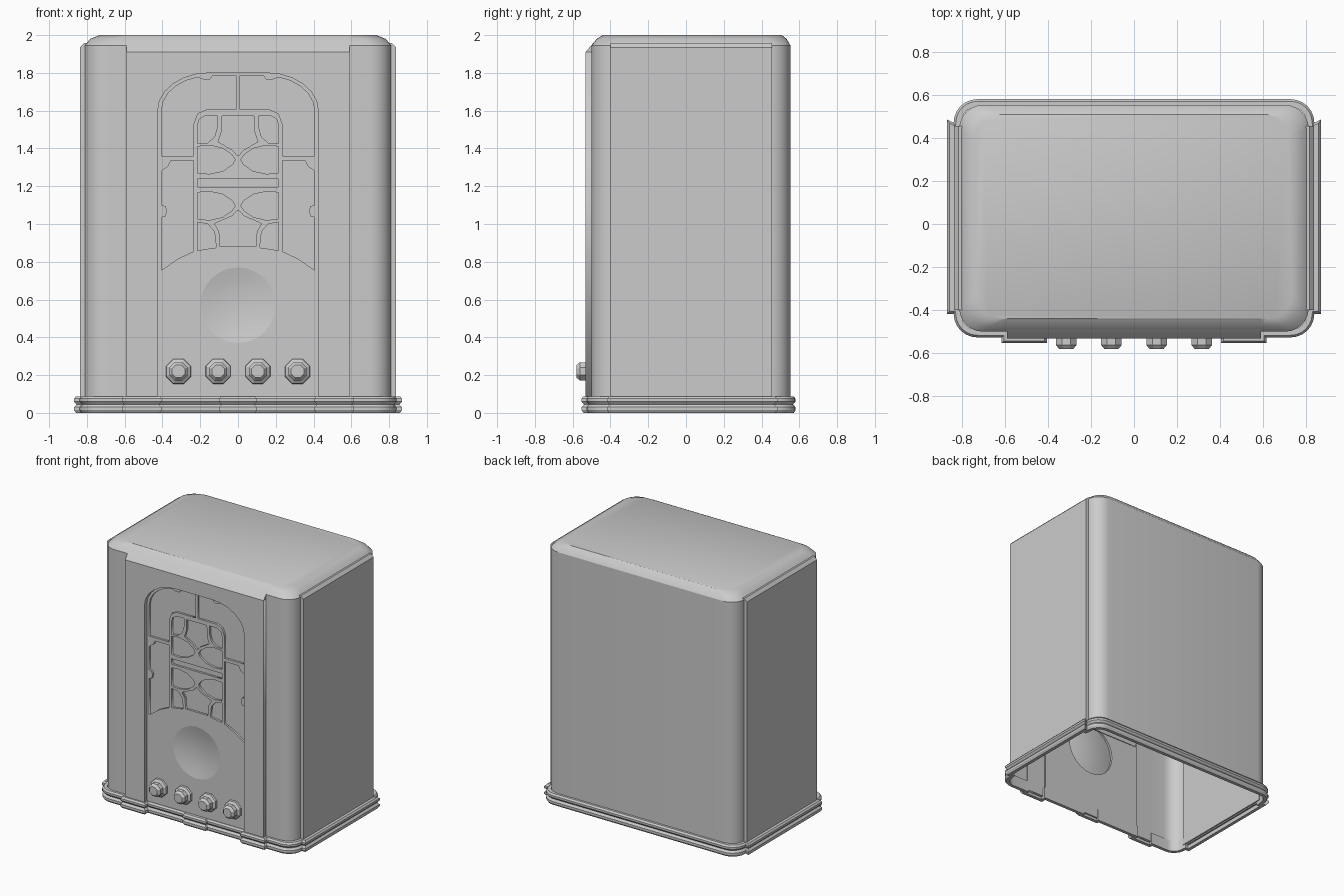
import bpy, math
from mathutils import Vector

if "Cube" in bpy.data.objects:
    bpy.data.objects.remove(bpy.data.objects["Cube"])

def arc(cx, cy, rx, ry, a0, a1, n=6):
    return [(cx + rx * math.cos(math.radians(a0 + (a1 - a0) * i / n)),
             cy + ry * math.sin(math.radians(a0 + (a1 - a0) * i / n))) for i in range(n + 1)]

def flip(pts):
    return [(-x, z) for x, z in reversed(pts)]

def finish(ob, angle=30):
    bpy.ops.object.select_all(action='DESELECT')
    bpy.context.view_layer.objects.active = ob
    ob.select_set(True)
    bpy.ops.object.shade_smooth_by_angle(angle=math.radians(angle))

def mesh(name, verts, faces, angle=30):
    me = bpy.data.meshes.new(name)
    me.from_pydata(verts, [], faces)
    ob = bpy.data.objects.new(name, me)
    bpy.context.collection.objects.link(ob)
    finish(ob, angle)
    return ob

def loft(name, loops, cap=False, skip=lambda row, i: False, angle=30):
    n = len(loops[0])
    faces = [(r * n + i, r * n + (i + 1) % n, (r + 1) * n + (i + 1) % n, (r + 1) * n + i)
             for r in range(len(loops) - 1) for i in range(n) if not skip(r, i)]
    if cap:
        faces.append(tuple(range((len(loops) - 1) * n, len(loops) * n)))
    return mesh(name, [v for l in loops for v in l], faces, angle)

def plate(name, polys, y_front, depth):
    """Upright plate facing -y; inner outlines become holes."""
    cu = bpy.data.curves.new(name, 'CURVE')
    cu.dimensions, cu.fill_mode, cu.extrude = '2D', 'BOTH', depth / 2
    for p in polys:
        s = cu.splines.new('POLY')
        s.points.add(len(p) - 1)
        for q, (x, z) in zip(s.points, p):
            q.co = (x, z, 0, 1)
        s.use_cyclic_u = True
    ob = bpy.data.objects.new(name, cu)
    bpy.context.collection.objects.link(ob)
    ob.rotation_euler.x = math.pi / 2
    ob.location.y = y_front + depth / 2
    bpy.ops.object.select_all(action='DESELECT')
    bpy.context.view_layer.objects.active = ob
    ob.select_set(True)
    bpy.ops.object.convert(target='MESH')
    return bpy.context.view_layer.objects.active

# cabinet shell: rounded box, open underneath and behind the front panel
def body_loop(z, ix, iy):
    x, yf, yb, r = 0.812 - ix, -0.5 + iy, 0.553 - iy * 0.75, 0.11
    half = ([(0.59, yf)] + arc(x - r, yf + r, r, r, -90, 0)
            + arc(x - r, yb - r, r, r, 0, 90))
    return [(px, py, z) for px, py in half + flip(half)]

rows = [(0.02, 0, 0), (1.945, 0, 0), (1.98, 0.03, 0.027), (2.0, 0.08, 0.06)]
loops = [body_loop(*r) for r in rows]
loft("cabinet_shell", loops, True, lambda r, i: r == 0 and i == len(loops[0]) - 1)

# raised side panels with chamfered top
for s, side in ((1, "right"), (-1, "left")):
    prof = [(0.80, 0.03), (0.836, 0.03), (0.836, 1.935), (0.815, 1.957), (0.80, 1.957)]
    loft(side + "_side_panel", [[(s * x, y, z) for x, z in prof]
         for y in (-0.4, -0.4, 0.455, 0.455)][1:3], angle=20)
    for y in (-0.4, 0.455):
        mesh(side + "_side_panel_edge", [(s * x, y, z) for x, z in prof], [tuple(range(5))])

# front panel with arched recess, and its sloped header
arch = arc(0.15, 1.6, 0.275, 0.2, 0, 90)
outline = [(-0.59, 0.02), (-0.59, 1.91), (0.59, 1.91), (0.59, 0.02), (0.425, 0.02)]
plate("front_panel", [outline + arch + flip(arch) + [(-0.425, 0.02)]], -0.532, 0.034)
prof = [(-0.532, 1.91), (-0.49, 1.959), (-0.44, 2.001), (-0.45, 1.91)]
mesh("front_header", [(x, y, z) for x in (-0.59, 0.59) for y, z in prof],
     [(0, 4, 5, 1), (1, 5, 6, 2), (0, 1, 2, 3), (7, 6, 5, 4)], 40)

# pierced grille: right-hand cells, mirrored to the left
inner_arch = arc(0.15, 1.6, 0.255, 0.183, 0, 90)
upper = inner_arch[:-1] + [(0.18, 1.764), (0.15, 1.764), (0.135, 1.784), (0.01, 1.785),
        (0.01, 1.605), (0.17, 1.605), (0.215, 1.585), (0.235, 1.53), (0.235, 1.36), (0.405, 1.36)]
lower = [(0.235, 1.335), (0.355, 1.335), (0.37, 1.305), (0.405, 1.28), (0.405, 1.10),
         (0.385, 1.095), (0.375, 1.07), (0.385, 1.04), (0.405, 1.035), (0.405, 0.755),
         (0.32, 0.815), (0.235, 0.855)]
corner = [(0.11, 1.575), (0.17, 1.575), (0.205, 1.555), (0.215, 1.52), (0.215, 1.425),
          (0.16, 1.43), (0.125, 1.46), (0.11, 1.51)]
petal = [(0.215, 1.41), (0.15, 1.417), (0.08, 1.4), (0.03, 1.365), (0.015, 1.34),
         (0.03, 1.315), (0.08, 1.28), (0.15, 1.265), (0.215, 1.27)]
low_petal = [(x, 2.437 - z) for x, z in petal]
low_corner = [(0.215, 1.01), (0.16, 1.0), (0.125, 0.96), (0.115, 0.875), (0.215, 0.86)]
cells = [upper, lower, corner, petal, low_petal, low_corner]
cells += [flip(c) for c in cells]
mid = [(0.085, 1.572), (0.087, 1.49), (0.105, 1.435), (0.03, 1.392), (0.006, 1.365)]
low_mid = [(0.006, 1.07), (0.03, 1.043), (0.125, 1.002), (0.1, 0.96), (0.095, 0.882)]
cells += [mid + flip(mid), low_mid + flip(low_mid)]
cells.append([(-0.215, 1.195), (0.215, 1.195), (0.215, 1.237), (-0.215, 1.237)])
dial_hole = arc(0, 0.57, 0.2, 0.2, 0, 360, 24)[:-1]
back = [(-0.43, 0.02), (0.43, 0.02), (0.43, 1.82), (-0.43, 1.82)]
plate("grille_panel", [back, dial_hole] + cells, -0.502, 0.016)
plate("speaker_cloth", [[(-0.42, 0.74), (0.42, 0.74), (0.42, 1.81), (-0.42, 1.81)]], -0.482, 0.006)

# shallow concave dial
def ring(r, y, n, cx, cz, turn=0):
    return [(cx + r * math.cos(math.tau * (i + turn) / n), y,
             cz + r * math.sin(math.tau * (i + turn) / n)) for i in range(n)]

loft("dial", [ring(0.2 * k, -0.502 + 0.025 * (1 - k * k), 24, 0, 0.57)
              for k in (1, 0.75, 0.5, 0.25, 0.05)], True)

# octagonal knobs
for k, x in enumerate((-0.315, -0.105, 0.105, 0.315)):
    loft("knob_%d" % (k + 1), [ring(r, y, 8, x, 0.22, 0.5) for r, y in
         ((0.072, -0.5), (0.07, -0.518), (0.052, -0.53), (0.052, -0.562), (0.036, -0.58))], True, angle=20)

# moulded base: two-ridge profile around the stepped outline
half = ([(0.1, -0.533), (0.1, -0.516), (0.405, -0.516), (0.405, -0.553), (0.615, -0.553), (0.615, -0.527)]
        + arc(0.728, -0.417, 0.11, 0.11, -90, 0) + [(0.868, -0.417), (0.868, 0.485)]
        + arc(0.728, 0.47, 0.11, 0.11, 0, 90))
half[-8] = (0.868, 0.485)
path = [Vector(p) for p in half + flip(half)]

def inset(d, z):
    out = []
    for i, p in enumerate(path):
        a = (p - path[i - 1]).normalized()
        b = (path[(i + 1) % len(path)] - p).normalized()
        na, nb = Vector((-a.y, a.x)), Vector((-b.y, b.x))
        q = p + (na + nb) * d / max(1 + na.dot(nb), 0.5)
        out.append((q.x, q.y, z))
    return out

loft("base_moulding", [inset(d, z) for d, z in
     ((0.035, 0.0), (0.01, 0.0), (0, 0.015), (0, 0.03), (0.013, 0.045),
      (0, 0.06), (0, 0.075), (0.01, 0.088), (0.035, 0.088), (0.035, 0.0))], angle=25)
